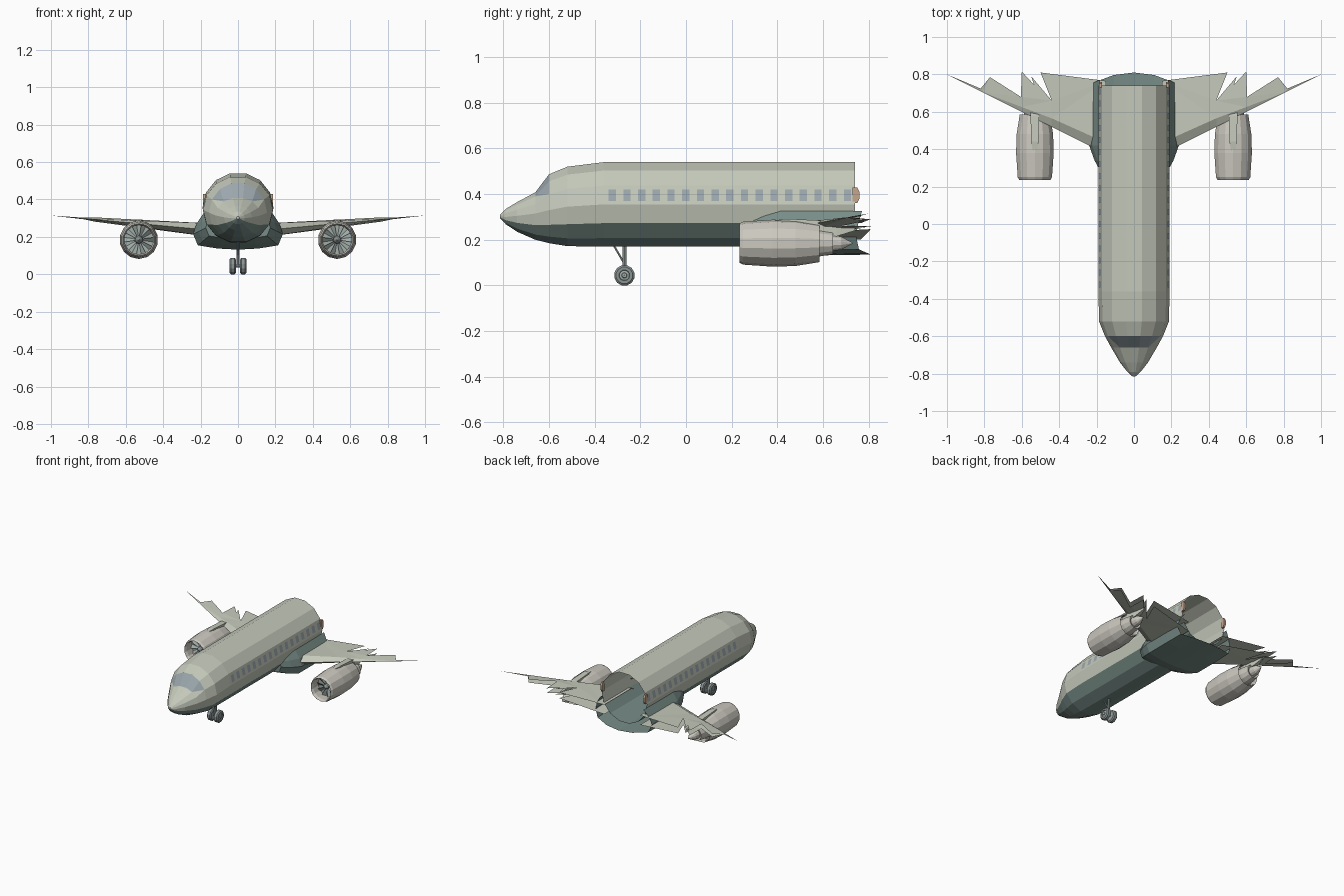
import bpy, bmesh, math
from mathutils import Vector

if "Cube" in bpy.data.objects:
    bpy.data.objects.remove(bpy.data.objects["Cube"])

def mat(name, r, g, b):
    m = bpy.data.materials.new(name)
    m.diffuse_color = (r, g, b, 1)
    m.use_nodes = True
    m.node_tree.nodes["Principled BSDF"].inputs["Base Color"].default_value = m.diffuse_color
    return m

SKIN = mat("skin", .56, .59, .50)
BELLY = mat("belly", .19, .27, .25)
GLASS = mat("glass", .33, .39, .42)
COWL = mat("cowl", .60, .58, .52)
METAL = mat("metal", .36, .42, .40)
TYRE = mat("tyre", .25, .29, .29)
BROWN = mat("brown", .55, .38, .26)

def make(name, verts, faces, mats, idx=None, mirror=False):
    me = bpy.data.meshes.new(name)
    me.from_pydata([tuple(v) for v in verts], [], faces)
    for m in mats:
        me.materials.append(m)
    if idx:
        for p, i in zip(me.polygons, idx):
            p.material_index = i
    bm = bmesh.new()
    bm.from_mesh(me)
    bmesh.ops.triangulate(bm, faces=[f for f in bm.faces if len(f.verts) > 8])
    bmesh.ops.recalc_face_normals(bm, faces=bm.faces)
    bm.to_mesh(me)
    bm.free()
    ob = bpy.data.objects.new(name, me)
    bpy.context.collection.objects.link(ob)
    if mirror:
        ob.modifiers.new("mirror", 'MIRROR').use_mirror_merge = False
    return ob

def loft(rings, closed=True):
    n = len(rings[0])
    verts = [v for r in rings for v in r]
    faces = [(i*n+k, i*n+(k+1) % n, (i+1)*n+(k+1) % n, (i+1)*n+k)
             for i in range(len(rings)-1) for k in range(n if closed else n-1)]
    return verts, faces

def revolve(name, prof, n, m, centre, axis='Y', mirror=True):
    # profile of (distance along axis, radius) turned about the axis
    cx, cy, cz = centre
    rings = []
    for d, r in prof:
        ring = []
        for k in range(n):
            a = 2*math.pi*(k+.5)/n
            c, s = r*math.cos(a), r*math.sin(a)
            ring.append((cx+c, cy+d, cz+s) if axis == 'Y' else (cx+d, cy+c, cz+s))
        rings.append(ring)
    v, f = loft(rings)
    return make(name, v, f, [m], mirror=mirror)

def rod(name, a, b, r, m, n=8):
    a, b = Vector(a), Vector(b)
    q = (b-a).to_track_quat('Z', 'Y')
    ring = [q @ Vector((r*math.cos(2*math.pi*k/n), r*math.sin(2*math.pi*k/n), 0)) for k in range(n)]
    v, f = loft([[a+p for p in ring], [b+p for p in ring]])
    make(name, v, f + [tuple(range(n)), tuple(range(n, 2*n))], [m])

# fuselage: open-ended 14-sided tube; y, half width, top, bottom, mid height
N = 14
secs = [(-.815, .008, .310, .295, .302), (-.79, .036, .335, .268, .300),
        (-.74, .075, .365, .235, .305), (-.66, .122, .408, .20, .315),
        (-.60, .155, .487, .185, .33), (-.52, .187, .52, .172, .345),
        (-.36, .19, .54, .17, .355), (.74, .19, .54, .17, .355)]
rings = []
for y, w, top, bot, zc in secs:
    ring = []
    for k in range(N):
        a = 2*math.pi*k/N
        s = math.sin(a)/math.sin(2*math.pi*3/N)
        ring.append((w*math.cos(a), y, zc + s*((top-zc) if s > 0 else (zc-bot))))
    rings.append(ring)
v, f = loft(rings)
faces, idx = [tuple(range(N))], [0]
for j, q in enumerate(f):
    i, k = divmod(j, N)
    if i == 3 and k in (1, 5):        # cockpit side panes are triangles
        a, b, c, d = q
        tris = [(b, c, d), (a, b, d)] if k == 1 else [(a, c, d), (a, b, c)]
        faces += tris
        idx += [1, 0]
    else:
        faces.append(q)
        idx.append(1 if i == 3 and k in (2, 3, 4) else 2 if 8 <= k <= 12 else 0)
make("fuselage", v, faces, [SKIN, GLASS, BELLY], idx)

# cabin windows lying on the upper side facet
def side_x(z):
    return .19 - (z-.355)*.0188/.0803 + .002
v, f = [], []
for i in range(17):
    y = -.323 + .0644*i
    n = len(v)
    v += [(side_x(z), y+dy, z) for dy, z in ((-.016, .37), (.016, .37), (.016, .42), (-.016, .42))]
    f.append((n, n+1, n+2, n+3))
make("cabin_windows", v, f, [GLASS], mirror=True)

# torn stubs at the open end of the window line
r = [[(x, y, z) for y, z in ((.73, .36), (.75, .36), (.76, .38), (.76, .41), (.75, .43), (.73, .43))]
     for x in (.172, .187)]
v, f = loft(r)
make("torn_panel", v, f + [tuple(range(6)), tuple(range(6, 12))], [BROWN], mirror=True)

# belly fairing: open shell with a bowed rear rim
half = [(.185, .325), (.222, .27), (.24, .215), (.215, .155), (.11, .138)]
prof = half + [(0, .132)] + [(-x, z) for x, z in reversed(half)]
rings = []
for y, s in ((.27, .72), (.34, .88), (.42, 1), (.62, 1), (None, .985)):
    rings.append([(x*s, y if y else .745 + .065*(1-(x/.24)**2), .335+(z-.335)*s) for x, z in prof])
v, f = loft(rings, closed=False)
make("belly_fairing", v, f + [tuple(range(len(prof)))], [BELLY], mirror=False)

# wings: upper and lower skins with a torn trailing edge
def skin_point(x, y, side):
    d = max(0, y - (.40 + .5*(x-.2)))
    t = max(0, 1-(x-.2)/.85) * min(1, math.sqrt(d/.06))
    return (x, y, .241 + .092*(x-.2) + side*.034*t)
def le(x):
    return (x, .40 + .5*(x-.2))
mids = [(.15, le(.15)[1]+.06), (.44, le(.44)[1]+.045), (.6, le(.6)[1]+.025)]
torn = [(.82, .724), (.77, .785), (.605, .68), (.6, .815), (.535, .745),
        (.55, .79), (.44, .66), (.5, .81), (.15, .765)]
plan = [le(x) for x in (.15, .44, .6, .81, 1.0)] + mids + torn
v, f = [], []
for side in (1, -1):
    o = len(v)
    v += [skin_point(x, y, side) for x, y in plan]
    local = [(0, 1, 6, 5), (1, 2, 7, 6), (2, 3, 7), (5, 6, 7, 3, 4) + tuple(range(8, 17))]
    f += [tuple(o+i for i in q) for q in local]
wing = make("wing", v, f, [SKIN], mirror=True)
bm = bmesh.new()
bm.from_mesh(wing.data)
bmesh.ops.remove_doubles(bm, verts=bm.verts, dist=.0005)
bmesh.ops.recalc_face_normals(bm, faces=bm.faces)
bm.to_mesh(wing.data)
bm.free()

# engines
C = (.53, 0, .185)
revolve("engine_nacelle", [(.32, .08), (.255, .078), (.235, .086), (.25, .094), (.38, .103),
                           (.48, .1), (.585, .083), (.575, .077), (.52, .08)], 14, COWL, C)
revolve("engine_core", [(.53, .08), (.535, .062), (.585, .06), (.645, .05), (.64, .036),
                        (.68, .03), (.73, .002)], 12, COWL, C)
revolve("engine_fan_disc", [(.318, .081), (.32, .02)], 14, METAL, C)
revolve("engine_spinner", [(.32, .024), (.295, .018), (.275, .001)], 10, TYRE, C)
v, f = [], []
for k in range(10):
    a = 2*math.pi*k/10
    n = len(v)
    for r, da, y in ((.02, -.2, .305), (.02, .2, .316), (.078, .16, .316), (.078, -.16, .30)):
        v.append((C[0]+r*math.cos(a+da), y, C[2]+r*math.sin(a+da)))
    f.append((n, n+1, n+2, n+3))
make("engine_fan_blades", v, f, [METAL], mirror=True)

# engine pylons
rings = [[(.53-w, y, lo), (.53+w, y, lo), (.53+w, y, hi), (.53-w, y, hi)]
         for y, w, lo, hi in ((.38, .008, .27, .284), (.44, .02, .26, .292), (.58, .023, .22, .285),
                              (.66, .018, .215, .27), (.74, .006, .24, .262))]
v, f = loft(rings)
make("engine_pylon", v, f + [(0, 1, 2, 3), (16, 17, 18, 19)], [SKIN], mirror=True)

# nose gear
Y = -.27
rod("nose_gear_strut", (0, Y, .045), (0, Y, .19), .009, METAL)
rod("nose_gear_brace", (0, Y, .095), (0, Y-.055, .19), .005, METAL, 6)
rod("nose_gear_axle", (-.03, Y, .045), (.03, Y, .045), .008, METAL)
revolve("nose_wheel_tyre", [(.012, .022), (.012, .037), (.018, .0455), (.038, .0455), (.045, .037),
                            (.045, .024), (.040, .022)], 12, TYRE, (0, Y, .044), 'X')
revolve("nose_wheel_hub", [(.012, .001), (.012, .022), (.040, .022), (.042, .012), (.046, .010),
                           (.046, .001)], 12, METAL, (0, Y, .044), 'X')
